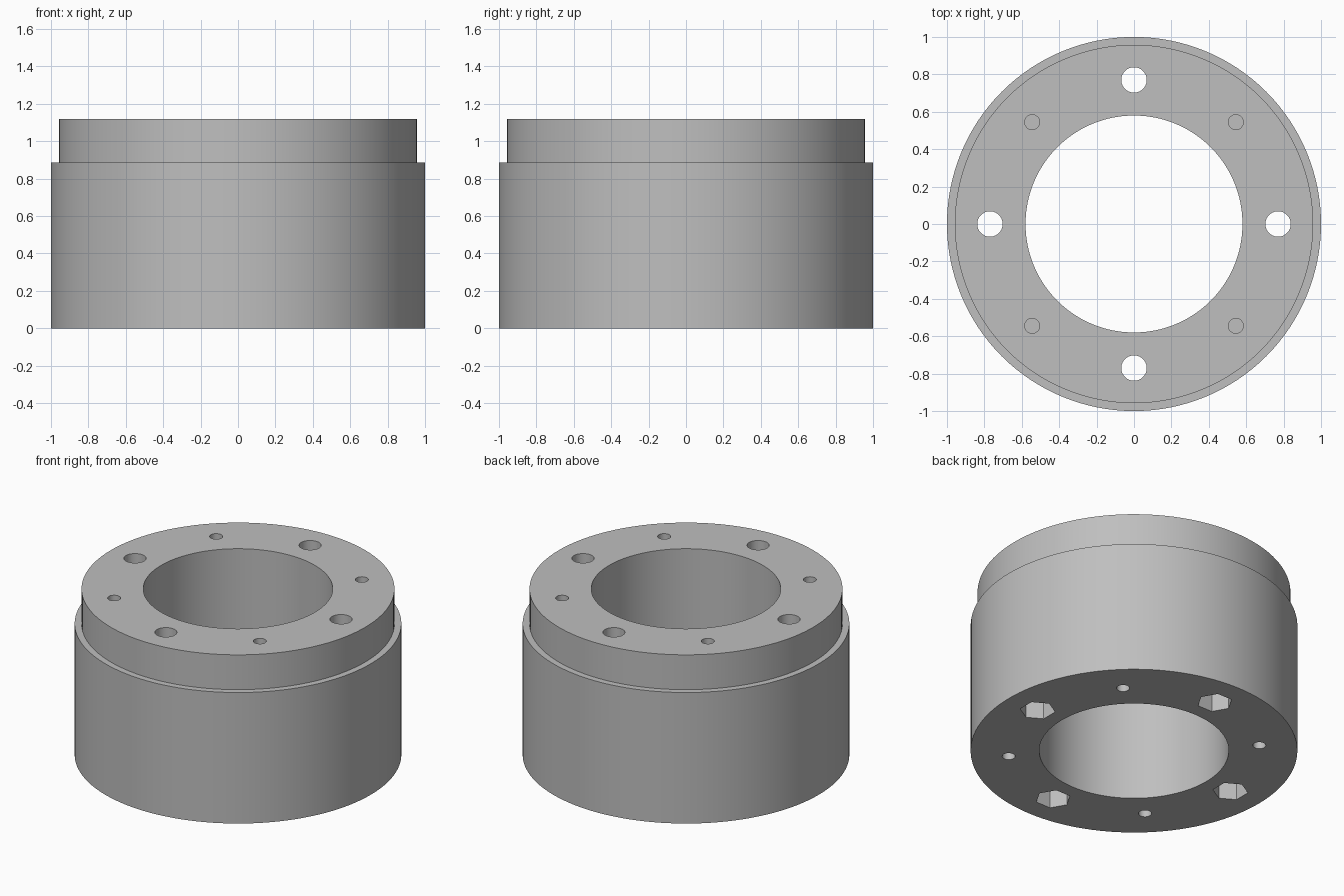
import bpy
import bmesh
import math
from mathutils import Matrix

cube = bpy.data.objects.get("Cube")
if cube:
    bpy.data.objects.remove(cube, do_unlink=True)

HEIGHT = 1.12
HOLE_CIRCLE = 0.77

grey = bpy.data.materials.new("plain_grey")
grey.use_nodes = True
colour = (0.52, 0.52, 0.52, 1)
grey.diffuse_color = colour
grey.node_tree.nodes["Principled BSDF"].inputs["Base Color"].default_value = colour


def make_object(name, bm):
    bmesh.ops.recalc_face_normals(bm, faces=bm.faces)
    mesh = bpy.data.meshes.new(name)
    bm.to_mesh(mesh)
    bm.free()
    mesh.materials.append(grey)
    obj = bpy.data.objects.new(name, mesh)
    bpy.context.collection.objects.link(obj)
    return obj


def lathe(name, profile, steps):
    """Spin a closed (radius, height) profile about the z axis."""
    bm = bmesh.new()
    rings = []
    for i in range(steps):
        a = math.tau * i / steps
        rings.append([bm.verts.new((r * math.cos(a), r * math.sin(a), z))
                      for r, z in profile])
    n = len(profile)
    for i in range(steps):
        here, there = rings[i], rings[(i + 1) % steps]
        for j in range(n):
            k = (j + 1) % n
            bm.faces.new((here[j], there[j], there[k], here[k]))
    return make_object(name, bm)


def drill(body, name, radius, sides, low, high, start):
    """Cut four equal holes around the ring."""
    bm = bmesh.new()
    for i in range(4):
        turn = Matrix.Rotation(start + i * math.pi / 2, 4, "Z")
        # a corner of each prism points along the tangent
        place = Matrix.Translation((HOLE_CIRCLE, 0, (low + high) / 2))
        spin = Matrix.Rotation(math.pi / 2, 4, "Z")
        corner = Matrix.Rotation(-math.pi / 2, 4, "Z")
        ring = bmesh.ops.create_circle(bm, cap_ends=True, segments=sides, radius=radius)
        verts = ring["verts"]
        # align the first corner with local x before turning it sideways
        first = verts[0].co
        align = Matrix.Rotation(-math.atan2(first.y, first.x), 4, "Z")
        bmesh.ops.transform(bm, matrix=turn @ place @ spin @ align, verts=verts)
        face = verts[0].link_faces[0]
        for v in verts:
            v.co.z = low
        top = bmesh.ops.extrude_face_region(bm, geom=[face], use_keep_orig=True)
        for v in top["geom"]:
            if isinstance(v, bmesh.types.BMVert):
                v.co.z = high
    cutter = make_object(name, bm)
    cutter.hide_render = True
    cut = body.modifiers.new(name, "BOOLEAN")
    cut.operation = "DIFFERENCE"
    cut.solver = "EXACT"
    cut.object = cutter
    bpy.context.view_layer.objects.active = body
    bpy.ops.object.modifier_apply(modifier=cut.name)
    bpy.data.objects.remove(cutter, do_unlink=True)


# Stepped ring with a wide central bore
housing = lathe("stepped_ring_housing",
                [(0.58, 0), (1, 0), (1, 0.885), (0.958, 0.885),
                 (0.958, HEIGHT), (0.58, HEIGHT)], 128)

# Through bolt holes and the hexagonal nut pockets beneath them
drill(housing, "bolt_holes", 0.068, 40, -0.1, HEIGHT + 0.1, 0)
drill(housing, "nut_pockets", 0.109, 6, -0.1, 0.3, 0)

# Small blind holes in both end faces
drill(housing, "lower_pin_holes", 0.04, 32, -0.1, 0.25, math.pi / 4)
drill(housing, "upper_pin_holes", 0.04, 32, HEIGHT - 0.25, HEIGHT + 0.1, math.pi / 4)

bpy.ops.object.select_all(action="DESELECT")
housing.select_set(True)
bpy.context.view_layer.objects.active = housing
bpy.ops.object.shade_smooth_by_angle(angle=math.radians(30))
